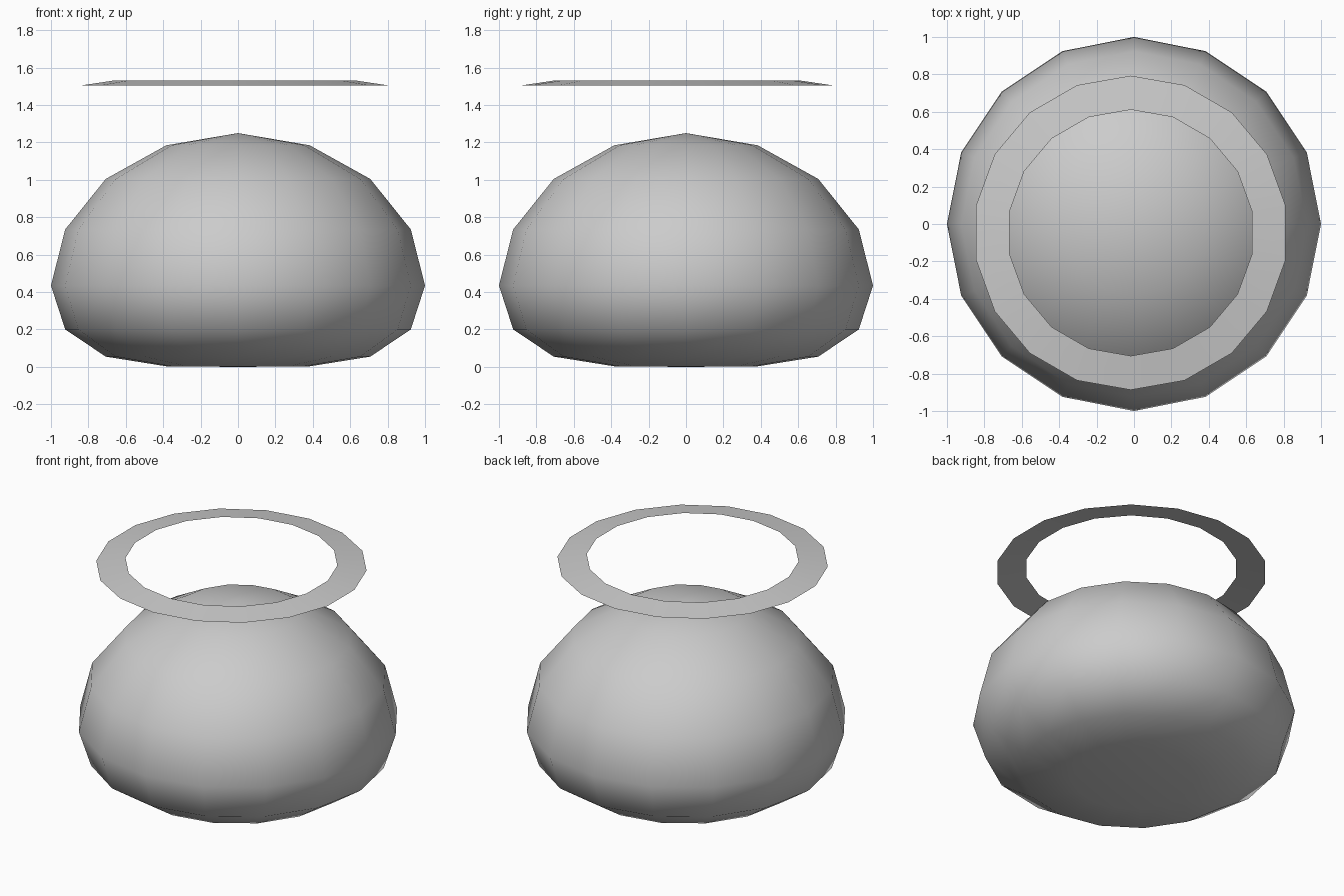
import bpy, math

if "Cube" in bpy.data.objects:
    bpy.data.objects.remove(bpy.data.objects["Cube"])

grey = bpy.data.materials.new("light grey")
grey.diffuse_color = (0.6, 0.6, 0.6, 1)
grey.use_nodes = True
grey.node_tree.nodes["Principled BSDF"].inputs["Base Color"].default_value = grey.diffuse_color


def circle(radius, z, sides, cx=0, cy=0):
    step = math.tau / sides
    return [(cx + radius * math.cos(math.pi / 2 + i * step),
             cy + radius * math.sin(math.pi / 2 + i * step), z) for i in range(sides)]


def lathe(name, profile, sides, center=(0, 0), caps=None):
    """Skin circles listed from bottom to top, with optional pole heights."""
    verts, faces = [], []
    for r, z in profile:
        verts += circle(r, z, sides, *center)
    for k in range(len(profile) - 1):
        for i in range(sides):
            j = (i + 1) % sides
            a, b = k * sides, (k + 1) * sides
            faces.append((a + i, a + j, b + j, b + i))
    if caps:
        low, high = len(verts), len(verts) + 1
        verts += [(*center, caps[0]), (*center, caps[1])]
        top = (len(profile) - 1) * sides
        for i in range(sides):
            j = (i + 1) % sides
            faces.append((low, j, i))
            faces.append((high, top + i, top + j))
    mesh = bpy.data.meshes.new(name)
    mesh.from_pydata(verts, [], faces)
    mesh.materials.append(grey)
    mesh.shade_smooth()
    ob = bpy.data.objects.new(name, mesh)
    bpy.context.collection.objects.link(ob)
    return ob


# Squashed round body with a flattened underside
heights = [0.003, 0.055, 0.2, 0.435, 0.735, 1.005, 1.185]
body = [(math.sin((k + 1) * math.pi / 8), z) for k, z in enumerate(heights)]
lathe("body", body, 16, caps=(0.0, 1.25))

# Thin, slightly conical floating ring, a little off centre
lathe("floating_ring", [(0.84, 1.504), (0.658, 1.531)], 18, center=(-0.017, -0.047))
